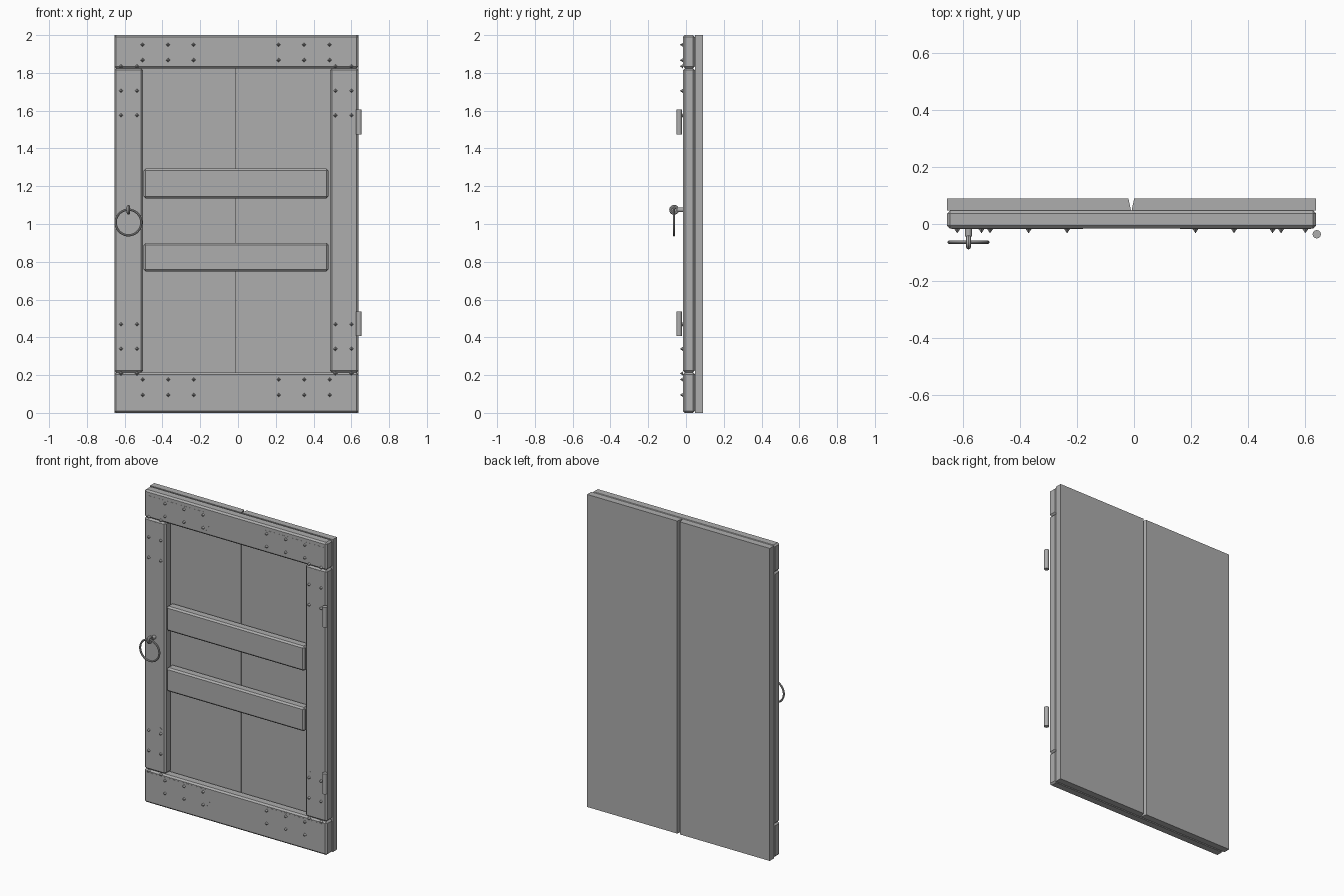
import bpy
import math
from mathutils import Vector

cube = bpy.data.objects.get("Cube")
if cube:
    bpy.data.objects.remove(cube, do_unlink=True)

grey = bpy.data.materials.new("plain grey")
grey.use_nodes = True
grey.diffuse_color = (0.42, 0.42, 0.42, 1)
grey.node_tree.nodes["Principled BSDF"].inputs["Base Color"].default_value = (0.42, 0.42, 0.42, 1)

MID_X, MID_Z = -0.0095, 1.022      # symmetry lines of the door
LEFT, RIGHT = -0.655, 0.638
FRONT, JOINT, BACK = -0.016, 0.047, 0.089


def finish(obj, name):
    obj.name = name
    obj.data.materials.clear()
    obj.data.materials.append(grey)
    return obj


def prism(name, points, depth, axis):
    """Extrude a closed outline by the vector depth; axis maps 2D to 3D."""
    n = len(points)
    base = [Vector(axis(*p)) for p in points]
    verts = base + [v + Vector(depth) for v in base]
    faces = [tuple(range(n)), tuple(range(n, 2 * n))]
    faces += [(i, (i + 1) % n, (i + 1) % n + n, i + n) for i in range(n)]
    mesh = bpy.data.meshes.new(name)
    mesh.from_pydata(verts, [], faces)
    obj = bpy.data.objects.new(name, mesh)
    bpy.context.collection.objects.link(obj)
    bpy.context.view_layer.objects.active = obj
    obj.select_set(True)
    bpy.ops.object.mode_set(mode='EDIT')
    bpy.ops.mesh.select_all(action='SELECT')
    bpy.ops.mesh.normals_make_consistent(inside=False)
    bpy.ops.object.mode_set(mode='OBJECT')
    obj.select_set(False)
    return finish(obj, name)


def board(name, x0, x1, z0, z1, y0=FRONT, y1=JOINT, bevel=0.01):
    bpy.ops.mesh.primitive_cube_add(
        size=1, location=((x0 + x1) / 2, (y0 + y1) / 2, (z0 + z1) / 2))
    obj = bpy.context.object
    obj.scale = (x1 - x0, y1 - y0, z1 - z0)
    bpy.ops.object.transform_apply(location=False, rotation=False, scale=True)
    mod = obj.modifiers.new("chamfer", 'BEVEL')
    mod.width = bevel
    mod.segments = 1
    return finish(obj, name)


# Back planks with a V groove between them
for side, outer, name in ((-1, LEFT, "right_plank"), (1, RIGHT, "left_plank")):
    prism(name, [(outer, JOINT), (MID_X + side * 0.001, JOINT),
                 (MID_X + side * 0.01, BACK), (outer, BACK)],
          (0, 0, 2), lambda x, y: (x, y, 0))

# Frame rails, stiles and crossbars
board("top_rail", LEFT, RIGHT, 1.824, 2)
board("bottom_rail", LEFT, RIGHT, 0, 0.214)
board("right_stile", LEFT, -0.503, 0.214, 1.824)
board("left_stile", 0.487, RIGHT, 0.214, 1.824)
board("upper_crossbar", -0.499, 0.478, 1.135, 1.293, y0=-0.014)
board("lower_crossbar", -0.499, 0.478, 0.748, 0.9, y0=-0.014)

# Corner straps and their pointed nails
NAILS = [(a, b) for a in (0.495, 0.36, 0.225) for b in (0.927, 0.845)]
NAILS += [(a, b) for a in (0.61, 0.525) for b in (0.813, 0.683, 0.553)]
for sx, across in ((-1, "right"), (1, "left")):
    for sz, level in ((-1, "bottom"), (1, "top")):
        def place(a, b):
            return (MID_X + sx * a, FRONT - 0.0008, MID_Z + sz * b)

        prism(f"{level}_{across}_strap_across",
              [(0.63, 0.825), (0.21, 0.825), (0.17, 0.886), (0.21, 0.947), (0.63, 0.947)],
              (0, 0.002, 0), place)
        prism(f"{level}_{across}_strap_down",
              [(0.63, 0.79), (0.63, 0.53), (0.567, 0.49), (0.51, 0.53), (0.51, 0.79)],
              (0, 0.002, 0), place)
        for i, (a, b) in enumerate(NAILS):
            bpy.ops.mesh.primitive_cone_add(
                vertices=4, radius1=0.012, radius2=0.001, depth=0.016,
                location=place(a, b), rotation=(math.pi / 2, 0, 0))
            obj = finish(bpy.context.object, f"{level}_{across}_nail_{i + 1}")
            obj.location.y = FRONT - 0.007


def rounded(name):
    bpy.ops.object.shade_smooth_by_angle(angle=math.radians(40))
    return finish(bpy.context.object, name)


# Hinge barrels
for z, name in ((1.54, "upper_hinge"), (0.473, "lower_hinge")):
    bpy.ops.mesh.primitive_cylinder_add(vertices=16, radius=0.0145, depth=0.13,
                                        location=(0.6405, -0.036, z))
    rounded(name)

# Pull ring hanging in an eye bolt
bpy.ops.mesh.primitive_torus_add(
    major_segments=32, minor_segments=8, major_radius=0.068, minor_radius=0.006,
    location=(-0.58, -0.064, 1.008), rotation=(math.pi / 2, 0, 0))
rounded("pull_ring")
bpy.ops.mesh.primitive_torus_add(
    major_segments=20, minor_segments=8, major_radius=0.017, minor_radius=0.009,
    location=(-0.58, -0.063, 1.075), rotation=(0, math.pi / 2, 0))
rounded("ring_eye")
bpy.ops.mesh.primitive_cylinder_add(
    vertices=12, radius=0.012, depth=0.036,
    location=(-0.58, -0.026, 1.075), rotation=(math.pi / 2, 0, 0))
rounded("eye_bolt")
